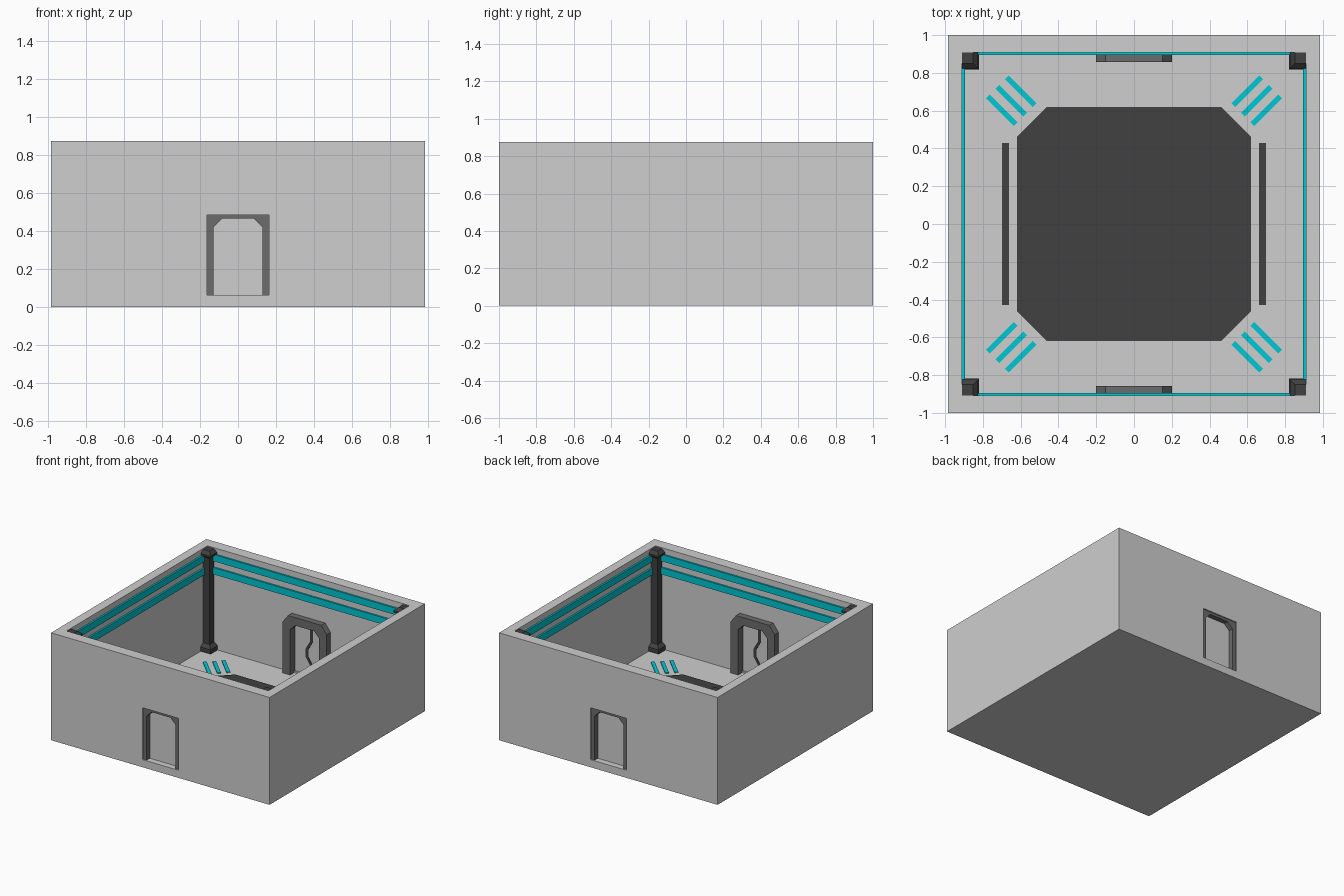
import bpy, bmesh, math
from mathutils import Matrix, Vector

if "Cube" in bpy.data.objects:
    bpy.data.objects.remove(bpy.data.objects["Cube"])


def mat(name, r, g, b):
    m = bpy.data.materials.new(name)
    m.diffuse_color = (r, g, b, 1)
    m.use_nodes = True
    m.node_tree.nodes["Principled BSDF"].inputs["Base Color"].default_value = m.diffuse_color
    return m


LIGHT = mat("light_grey", 0.62, 0.62, 0.62)
MID = mat("mid_grey", 0.15, 0.15, 0.15)
DARK = mat("dark_grey", 0.052, 0.052, 0.052)
CYAN = mat("cyan", 0.0, 0.57, 0.65)

FLOOR = 0.05           # floor level
TOP = 0.875            # wall top
X, Y = 0.985, 1.0      # outer half sizes
IX, IY = 0.91, 0.908   # inner half sizes


def finish(name, bm, m):
    bmesh.ops.recalc_face_normals(bm, faces=bm.faces)
    me = bpy.data.meshes.new(name)
    bm.to_mesh(me)
    bm.free()
    me.materials.append(m)
    ob = bpy.data.objects.new(name, me)
    bpy.context.collection.objects.link(ob)
    return ob


def box(name, lo, hi, m, rot=0):
    lo, hi = Vector(lo), Vector(hi)
    bm = bmesh.new()
    bmesh.ops.create_cube(bm, size=1)
    s = hi - lo
    M = (Matrix.Translation((lo + hi) / 2) @ Matrix.Rotation(rot, 4, 'Z')
         @ Matrix.Diagonal((s.x, s.y, s.z, 1)))
    bmesh.ops.transform(bm, matrix=M, verts=bm.verts)
    return finish(name, bm, m)


def prism(name, pts, vec, m):
    """Extrude a closed outline along vec."""
    bm = bmesh.new()
    f = bm.faces.new([bm.verts.new(p) for p in pts])
    r = bmesh.ops.extrude_face_region(bm, geom=[f])
    bmesh.ops.translate(bm, vec=vec, verts=[
        v for v in r["geom"] if isinstance(v, bmesh.types.BMVert)])
    return finish(name, bm, m)


# Room shell: a block with its top inset and pushed down to the floor
bm = bmesh.new()
bmesh.ops.create_cube(bm, size=1)
for v in bm.verts:
    v.co = (v.co.x * 2 * X, v.co.y * 2 * Y, (v.co.z + 0.5) * TOP)
top = max(bm.faces, key=lambda f: f.calc_center_median().z)
r = bmesh.ops.extrude_face_region(bm, geom=[top])
rim = [v for v in r["geom"] if isinstance(v, bmesh.types.BMVert)]
bmesh.ops.delete(bm, geom=[top], context='FACES_ONLY')
for v in rim:
    v.co.x = math.copysign(IX, v.co.x)
    v.co.y = math.copysign(IY, v.co.y)
inner = [g for g in r["geom"] if isinstance(g, bmesh.types.BMFace)]
r = bmesh.ops.extrude_face_region(bm, geom=inner)
bmesh.ops.delete(bm, geom=inner, context='FACES_ONLY')
for v in r["geom"]:
    if isinstance(v, bmesh.types.BMVert):
        v.co.z = FLOOR
shell = finish("room_shell", bm, LIGHT)

# Doors in the front and back walls
ARCH_IN = [(0.13, 0.42), (0.085, 0.465)]


def arch(base, shoulders):
    """Outline half points -> full outline from left foot to right foot."""
    half = [(shoulders[0][0], base)] + shoulders
    return [(-x, z) for x, z in half] + [(x, z) for x, z in reversed(half)]


def frame(name, base, shoulders, y0, y1, m):
    out = arch(base, shoulders) + arch(base, ARCH_IN)[::-1]
    prism(name, [(x, y0, z) for x, z in out], (0, y1 - y0, 0), m)


for s, side in ((-1, "front"), (1, "back")):
    ys = sorted((s * 0.86, s * 1.1))
    cutter = box(side + "_door_cutter", (-0.163, ys[0], 0.062),
                 (0.163, ys[1], 0.485), LIGHT)
    cutter.hide_render = True
    cutter.hide_viewport = False
    cutter.display_type = 'WIRE'
    mod = shell.modifiers.new(side + "_door_hole", 'BOOLEAN')
    mod.operation = 'DIFFERENCE'
    mod.object = cutter
    mod.solver = 'EXACT'
    # frame set in the wall, and its chamfered surround inside the room
    frame(side + "_door_frame", 0.062, [(0.163, 0.485)], s * 0.99, s * IY, MID)
    frame(side + "_door_surround", FLOOR, [(0.2, 0.465), (0.15, 0.53)],
          s * IY, s * 0.857, MID)
    # door panel with a jagged seam on the room side
    ys = sorted((s * 0.922, s * 0.95))
    box(side + "_door_panel", (-0.14, ys[0], 0.062), (0.14, ys[1], 0.475), LIGHT)
    path = [(0.02, 0.465), (0.02, 0.34), (-0.02, 0.27),
            (-0.02, 0.2), (0.02, 0.14), (0.02, 0.062)]
    seam = ([(s * x - 0.012, z) for x, z in path]
            + [(s * x + 0.012, z) for x, z in reversed(path)])
    prism(side + "_door_seam", [(x, s * 0.923, z) for x, z in seam],
          (0, -s * 0.006, 0), DARK)

# Corner posts: square sections stacked, flared at foot and head
SECTIONS = [(FLOOR, 0.09), (0.085, 0.09), (0.11, 0.06),
            (0.81, 0.06), (0.83, 0.085), (0.845, 0.085), (0.868, 0.058)]
for sx in (-1, 1):
    for sy in (-1, 1):
        bm = bmesh.new()
        rings = []
        for z, w in SECTIONS:
            rings.append([bm.verts.new((sx * (IX - a * w), sy * (IY - b * w), z))
                          for a, b in ((0, 0), (1, 0), (1, 1), (0, 1))])
        for a, b in zip(rings, rings[1:]):
            for i in range(4):
                j = (i + 1) % 4
                bm.faces.new((a[i], a[j], b[j], b[i]))
        bm.faces.new(rings[0])
        bm.faces.new(rings[-1])
        finish("corner_post", bm, DARK)

# Two light strips on each wall
for z in (0.665, 0.772):
    for s in (-1, 1):
        a = sorted((s * IY, s * (IY - 0.014)))
        box("wall_light_strip", (-0.85, a[0], z), (0.85, a[1], z + 0.055), CYAN)
        a = sorted((s * IX, s * (IX - 0.014)))
        box("wall_light_strip", (a[0], -0.85, z), (a[1], 0.85, z + 0.055), CYAN)

# Floor plate with cut corners
octagon = [(0.62, -0.46), (0.62, 0.46), (0.46, 0.62), (-0.46, 0.62),
           (-0.62, 0.46), (-0.62, -0.46), (-0.46, -0.62), (0.46, -0.62)]
prism("floor_plate", [(x, y, FLOOR - 0.002) for x, y in octagon],
      (0, 0, 0.009), DARK)

# Floor bars beside the plate
for s in (-1, 1):
    box("floor_bar", (s * 0.68 - 0.018, -0.43, FLOOR - 0.002),
        (s * 0.68 + 0.018, 0.43, FLOOR + 0.007), DARK)

# Diagonal floor stripes, three in each corner
for sx in (-1, 1):
    for sy in (-1, 1):
        for k in (-0.05, 0, 0.05):
            cx, cy = sx * (0.65 + k), sy * (0.653 - k)
            box("floor_stripe", (cx - 0.104, cy - 0.014, FLOOR - 0.002),
                (cx + 0.104, cy + 0.014, FLOOR + 0.006), CYAN,
                math.radians(45 * sx * sy))
